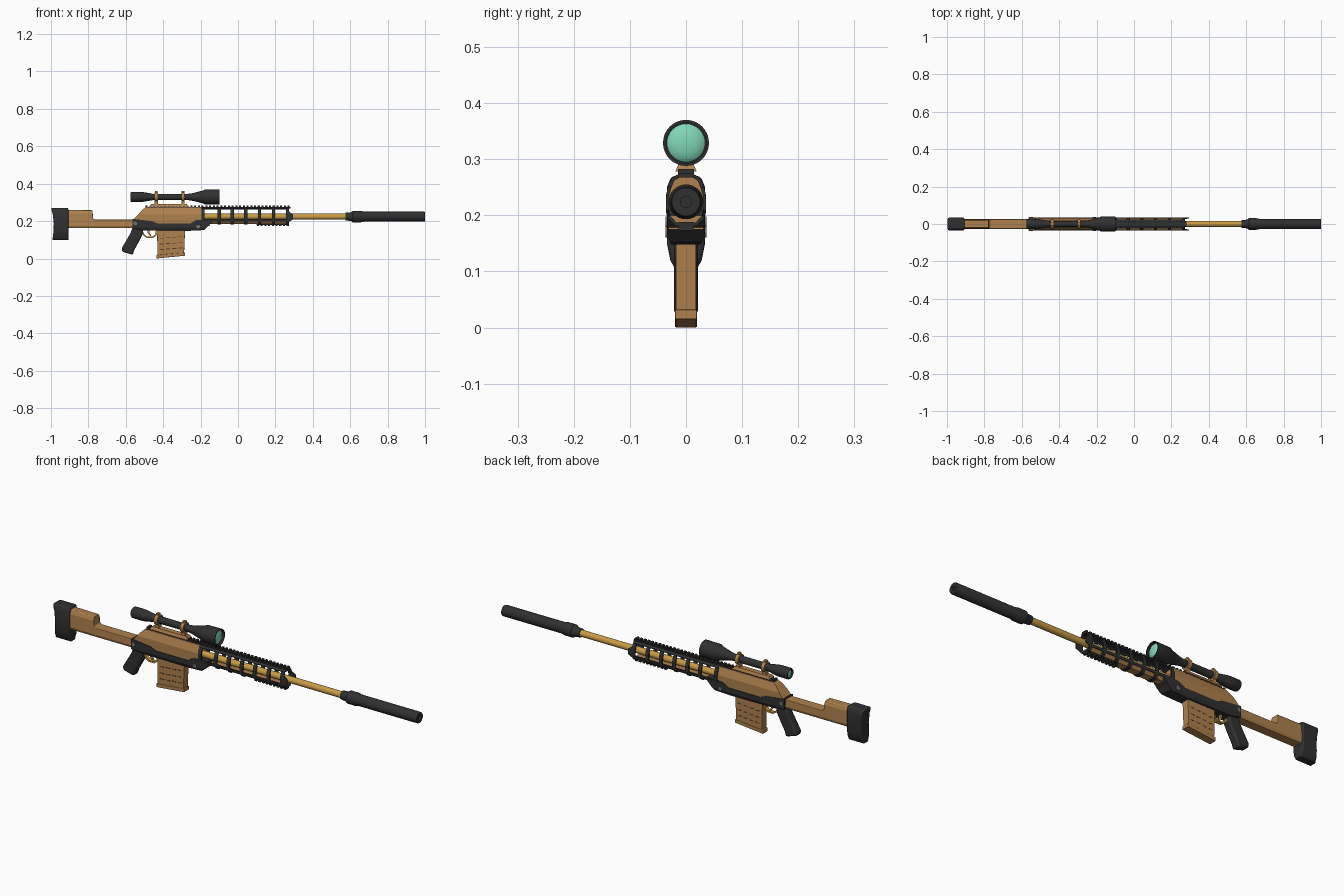
import bpy, bmesh, math
from mathutils import Vector

cube = bpy.data.objects.get("Cube")
if cube:
    bpy.data.objects.remove(cube, do_unlink=True)


def material(name, r, g, b):
    m = bpy.data.materials.new(name)
    m.use_nodes = True
    m.diffuse_color = (r, g, b, 1)
    bsdf = next(n for n in m.node_tree.nodes if n.type == 'BSDF_PRINCIPLED')
    bsdf.inputs["Base Color"].default_value = (r, g, b, 1)
    bsdf.inputs["Roughness"].default_value = 0.6
    return m


BLACK = material("matte black", 0.03, 0.03, 0.031)
TAN = material("desert tan", 0.43, 0.22, 0.075)
GOLD = material("barrel gold", 0.58, 0.33, 0.06)
GLASS = material("lens green", 0.22, 0.68, 0.47)
STEEL = material("screw grey", 0.17, 0.17, 0.17)
BROWN = material("groove brown", 0.1, 0.05, 0.02)


def finish(name, bm, mat, bevel=0, smooth=False, recalc=True):
    if recalc:
        bmesh.ops.recalc_face_normals(bm, faces=bm.faces)
    me = bpy.data.meshes.new(name)
    bm.to_mesh(me)
    bm.free()
    me.materials.append(mat)
    ob = bpy.data.objects.new(name, me)
    bpy.context.collection.objects.link(ob)
    if bevel:
        mod = ob.modifiers.new("bevel", 'BEVEL')
        mod.width, mod.segments, mod.limit_method = bevel, 2, 'ANGLE'
    if smooth:
        bpy.ops.object.select_all(action='DESELECT')
        ob.select_set(True)
        bpy.context.view_layer.objects.active = ob
        bpy.ops.object.shade_smooth_by_angle(angle=math.radians(35))
    return ob


def prism(name, outline, mat, half, bevel=0, taper=None, y=0, smooth=False):
    """Side outline (x, z) given thickness; taper lists (z, half width) levels."""
    bm = bmesh.new()
    face = bm.faces.new([bm.verts.new((x, -1, z)) for x, z in outline])
    out = bmesh.ops.extrude_face_region(bm, geom=[face])
    for v in out["geom"]:
        if isinstance(v, bmesh.types.BMVert):
            v.co.y = 1
    for z, _ in taper or []:
        bmesh.ops.bisect_plane(bm, geom=bm.verts[:] + bm.edges[:] + bm.faces[:],
                               plane_co=(0, 0, z), plane_no=(0, 0, 1))
    for v in bm.verts:
        w = half
        if taper:
            w = taper[0][1] if v.co.z <= taper[0][0] else taper[-1][1]
            for (z0, w0), (z1, w1) in zip(taper, taper[1:]):
                if z0 <= v.co.z <= z1:
                    w = w0 + (w1 - w0) * (v.co.z - z0) / (z1 - z0)
        v.co.y = y + v.co.y * w
    return finish(name, bm, mat, bevel, smooth)


def box(name, x0, x1, z0, z1, half, mat, bevel=0):
    return prism(name, [(x0, z0), (x1, z0), (x1, z1), (x0, z1)], mat, half, bevel)


def lathe(name, profile, z, mat, sides=32):
    """Turned part around an axis along x."""
    bm = bmesh.new()
    rings = []
    for x, r in profile:
        rings.append([bm.verts.new((x, r * math.cos(a), z + r * math.sin(a)))
                      for a in (i * math.tau / sides for i in range(sides))])
    for a, b in zip(rings, rings[1:]):
        for i in range(sides):
            j = (i + 1) % sides
            bm.faces.new((a[i], a[j], b[j], b[i]))
    bm.faces.new(rings[0])
    bm.faces.new(rings[-1])
    bmesh.ops.remove_doubles(bm, verts=bm.verts, dist=1e-6)
    return finish(name, bm, mat, smooth=True)


# Stock and butt pad
prism("butt_pad", [(-0.992, 0.1), (-0.907, 0.1), (-0.907, 0.27), (-1.0, 0.27),
                   (-0.99, 0.235), (-0.985, 0.185), (-0.987, 0.14)], BLACK, 0.033, 0.006,
      [(0.1, 0.017), (0.12, 0.028), (0.15, 0.034), (0.25, 0.034), (0.27, 0.026)], smooth=True)
prism("stock", [(-0.91, 0.163), (-0.55, 0.163), (-0.55, 0.208), (-0.765, 0.208),
                (-0.775, 0.215), (-0.778, 0.258), (-0.91, 0.26)], TAN, 0.026, 0.003,
      [(0.163, 0.022), (0.175, 0.027), (0.24, 0.025), (0.26, 0.018)])

# Receiver and lower chassis
prism("receiver", [(-0.565, 0.175), (-0.15, 0.175), (-0.195, 0.21), (-0.195, 0.272),
                   (-0.495, 0.272), (-0.51, 0.262), (-0.555, 0.212)], TAN, 0.031, 0,
      [(0.175, 0.031), (0.235, 0.031), (0.272, 0.018)])
prism("chassis", [(-0.565, 0.16), (-0.51, 0.15), (-0.26, 0.148), (-0.18, 0.152),
                  (-0.14, 0.193), (-0.14, 0.212), (-0.225, 0.205), (-0.255, 0.187),
                  (-0.43, 0.187), (-0.46, 0.2), (-0.565, 0.212)], BLACK, 0.034, 0,
      [(0.148, 0.026), (0.165, 0.034), (0.212, 0.034)])
for i, (x, z) in enumerate([(-0.55, 0.188), (-0.213, 0.17)]):
    hexagon = [(x + 0.01 * math.cos(k * math.tau / 12), z + 0.01 * math.sin(k * math.tau / 12))
               for k in range(12)]
    prism(f"chassis_screw_{i + 1}", hexagon, STEEL, 0.0365)

# Grip, trigger and guard
prism("grip", [(-0.565, 0.165), (-0.507, 0.155), (-0.512, 0.125), (-0.53, 0.09),
               (-0.555, 0.045), (-0.562, 0.02), (-0.62, 0.036), (-0.622, 0.055),
               (-0.595, 0.1), (-0.575, 0.135)], BLACK, 0.021, 0.008, smooth=True)
arc = [(-0.522, 0.155), (-0.505, 0.122), (-0.485, 0.109), (-0.455, 0.109),
       (-0.437, 0.122), (-0.43, 0.155)]
inner = [(-0.476 + (x + 0.476) * 0.82, 0.155 + (z - 0.155) * 0.84) for x, z in arc]
prism("trigger_guard", arc + inner[::-1], GOLD, 0.009)
prism("trigger", [(-0.486, 0.155), (-0.474, 0.155), (-0.472, 0.135), (-0.463, 0.122),
                  (-0.47, 0.12), (-0.482, 0.135)], GOLD, 0.005)

# Magazine with grooves on both sides
prism("magazine", [(-0.43, 0.018), (-0.288, 0.03), (-0.283, 0.15), (-0.433, 0.15)],
      TAN, 0.018, 0.002)
prism("magazine_base", [(-0.437, 0), (-0.283, 0.015), (-0.283, 0.032), (-0.437, 0.018)],
      TAN, 0.0195, 0.002)
for row, z in enumerate((0.105, 0.073, 0.044)):
    for k in range(4):
        x = -0.418 + 0.033 * k
        z0 = z + 0.08 * (x + 0.43)
        box(f"magazine_groove_{row + 1}_{k + 1}", x, x + 0.022, z0, z0 + 0.005, 0.0184, BROWN)

# Barrel and suppressor
BORE = 0.224
lathe("barrel", [(-0.2, 0.016), (0.6, 0.016)], BORE, GOLD, 24)
lathe("suppressor", [(0.575, 0.014), (0.575, 0.021), (0.604, 0.023), (0.614, 0.031),
                     (0.655, 0.031), (0.672, 0.027), (0.995, 0.027), (1, 0.025),
                     (1, 0.01), (0.98, 0.01)], BORE, BLACK)

# Open handguard: a panel grid with windows between the ribs
section = [(0.013, 0.27), (0.023, 0.264), (0.029, 0.25), (0.033, 0.235), (0.033, 0.209),
           (0.031, 0.198), (0.018, 0.184)]
section = section + [(-y, z) for y, z in reversed(section)]
WINDOWS = {1, 2, 3, 5}
ribs = [-0.187, -0.1, -0.03, 0.042, 0.115, 0.19, 0.265]
bm = bmesh.new()
stations = []
for c in ribs:
    for side in (-1, 1):
        x = c + side * 0.009
        bulge = 0.02 if c == ribs[-1] and side > 0 else 0
        stations.append([bm.verts.new((x + (bulge if 0.2 < z < 0.24 else 0), y, z))
                         for y, z in section])
n = len(section)
for i, (a, b) in enumerate(zip(stations, stations[1:])):
    for j in range(n):
        strip = min(j, n - 2 - j)
        if i % 2 and (strip in WINDOWS or j == n // 2 - 1):
            continue
        k = (j + 1) % n
        bm.faces.new((a[j], b[j], b[k], a[k]))
bmesh.ops.delete(bm, geom=[v for v in bm.verts if not v.link_faces], context='VERTS')
guard = finish("handguard", bm, BLACK)
shell = guard.modifiers.new("thickness", 'SOLIDIFY')
shell.thickness, shell.offset = 0.006, 0
for i, (a, b) in enumerate(zip(ribs, ribs[1:])):
    prism(f"handguard_floor_{i + 1}", [(a, 0.185), (b, 0.185), (b, 0.2), (a, 0.2)], TAN, 0.02,
          taper=[(0.185, 0.017), (0.2, 0.029)])


# Toothed rails above and below
def toothed_rail(name, x0, x1, z, up, half):
    bm = bmesh.new()
    count = int((x1 - x0) / 0.02)
    blocks = [((x0 + x1) / 2, x1 - x0, z, 0.008)]
    blocks += [(x0 + 0.006 + 0.02 * i, 0.011, z + up * 0.007, 0.009) for i in range(count + 1)]
    for x, length, zc, height in blocks:
        made = bmesh.ops.create_cube(bm, size=1)["verts"]
        bmesh.ops.scale(bm, verts=made, vec=(length, 2 * half, height))
        bmesh.ops.translate(bm, verts=made, vec=Vector((x, 0, zc)))
    return finish(name, bm, BLACK)


toothed_rail("top_rail", -0.495, 0.28, 0.271, 1, 0.014)
toothed_rail("bottom_rail", 0.1, 0.265, 0.184, -1, 0.013)

# Scope with lenses and mounts
SIGHT = 0.329
lathe("scope_body", [(-0.567, 0.021), (-0.575, 0.021), (-0.575, 0.024), (-0.57, 0.027),
                     (-0.515, 0.027), (-0.495, 0.024), (-0.455, 0.017), (-0.265, 0.017),
                     (-0.24, 0.021), (-0.185, 0.035), (-0.178, 0.04), (-0.105, 0.041),
                     (-0.1, 0.041), (-0.1, 0.036), (-0.112, 0.036)], SIGHT, BLACK)
lathe("front_lens", [(-0.114, 0.036), (-0.108, 0.03), (-0.104, 0.018), (-0.102, 0)],
      SIGHT, GLASS)
lathe("rear_lens", [(-0.565, 0.021), (-0.569, 0.016), (-0.572, 0)], SIGHT, GLASS)
prism("mount_base", [(-0.475, 0.278), (-0.265, 0.278), (-0.275, 0.292), (-0.465, 0.292)],
      TAN, 0.017, taper=[(0.278, 0.019), (0.292, 0.013)])
for label, x in (("rear", -0.438), ("front", -0.294)):
    lathe(f"{label}_mount_ring", [(x - 0.009, 0.016), (x - 0.009, 0.025), (x + 0.009, 0.025),
                                  (x + 0.009, 0.016)], SIGHT, TAN)
    box(f"{label}_mount_foot", x - 0.009, x + 0.009, 0.285, 0.312, 0.011, TAN)
    box(f"{label}_mount_clamp", x - 0.007, x + 0.007, 0.35, 0.361, 0.008, TAN)
